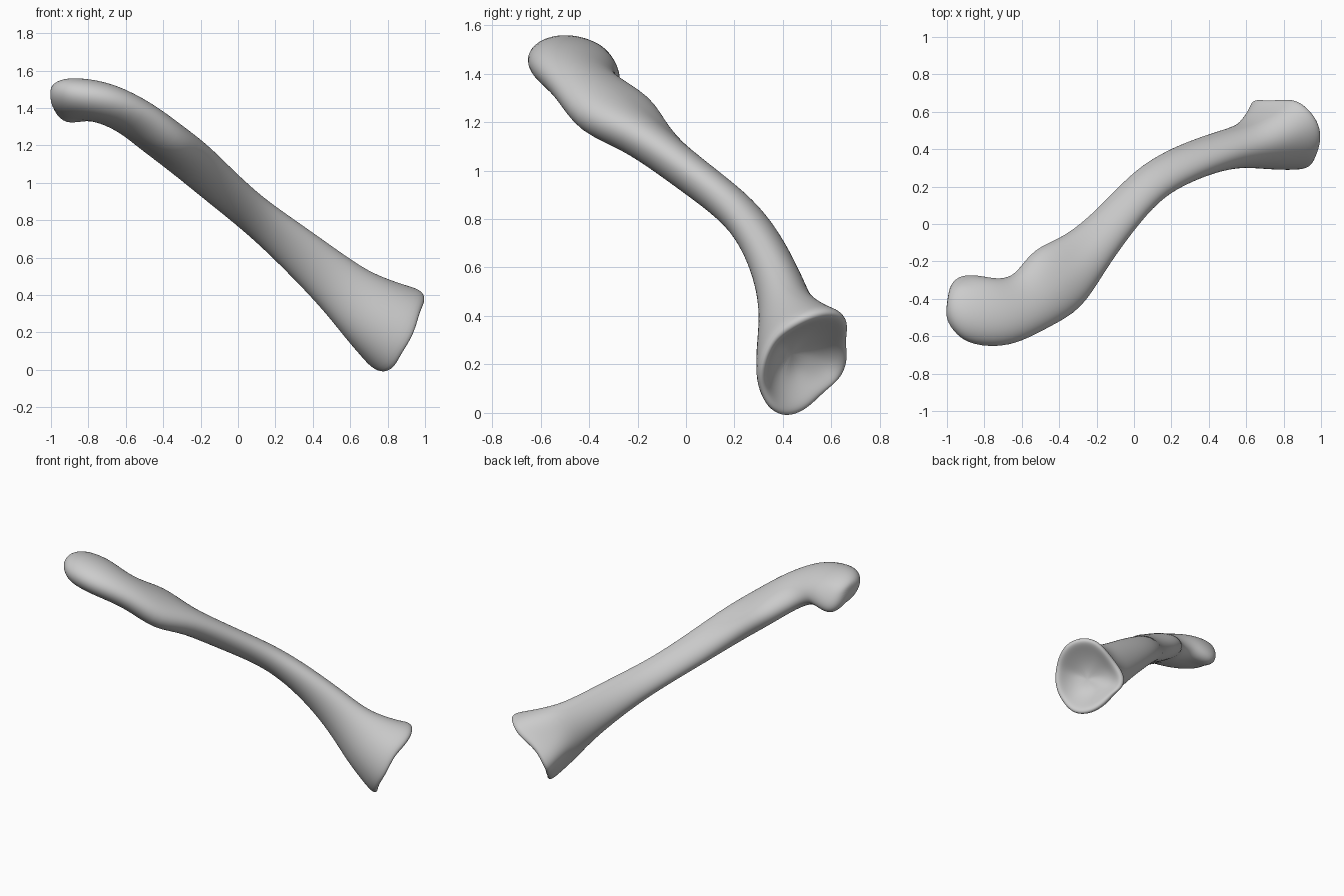
import bpy, bmesh, math
from mathutils import Vector

cube = bpy.data.objects.get("Cube")
if cube:
    bpy.data.objects.remove(cube, do_unlink=True)

SIDES = 24
# Cross-sections along the shaft: x, y, z, half width, half thickness, roll in degrees
SECTIONS = [
    (-1.0, -.42, 1.46, .05, .035, -20),
    (-.985, -.42, 1.455, .11, .068, -20),
    (-.93, -.435, 1.45, .165, .1, -18),
    (-.84, -.46, 1.45, .188, .107, -15),
    (-.7, -.477, 1.428, .19, .104, -13),
    (-.54, -.415, 1.345, .165, .095, -12),
    (-.41, -.3, 1.25, .17, .093, -12),
    (-.27, -.18, 1.14, .14, .09, -22),
    (-.1, .02, .985, .118, .079, -30),
    (.06, .2, .85, .112, .078, -30),
    (.2, .29, .74, .12, .083, -42),
    (.35, .355, .615, .132, .092, -58),
    (.5, .4, .485, .147, .105, -75),
    (.62, .42, .38, .17, .122, -85),
    (.73, .45, .29, .205, .163, -90),
    (.81, .465, .22, .236, .21, -90),
]
FACE_NORMAL = Vector((.73, .53, -.43)).normalized()
# Hollow of the joint face: scale of the rim, depth along the normal
HOLLOW = [(.95, .028), (.83, .028), (.65, -.01), (.4, -.045), (.15, -.055)]
# Bony swellings: place, push, radius
SWELLINGS = [
    ((-.44, -.16, 1.24), (-.03, .07, .02), .17),     # rear tubercle
    ((-.36, -.43, 1.22), (.02, -.05, -.05), .18),    # front muscle ridge
    ((-.78, -.62, 1.43), (0, -.015, -.01), .16),     # front edge of the flat end
    ((-.9, -.28, 1.38), (-.01, .01, -.05), .13),     # rear knob of the flat end
    ((.7, .65, .24), (-.07, .02, -.03), .16),        # rear lobe of the joint rim
    ((.9, .57, .36), (.045, .06, .01), .2),          # upper rear corner of the joint rim
    ((.95, .46, .41), (.025, 0, 0), .16),            # upper lip of the joint rim
    ((.77, .42, .01), (.03, 0, -.02), .16),          # lower lip of the joint rim
]


def cross_section(center, tangent, wide, thick, roll):
    across = Vector((-tangent.y, tangent.x, 0)).normalized()
    up = tangent.cross(across)
    r = math.radians(roll)
    major = (across * math.cos(r) + up * math.sin(r)) * wide
    minor = (up * math.cos(r) - across * math.sin(r)) * thick
    angles = [math.tau * i / SIDES for i in range(SIDES)]
    return [center + major * math.cos(t) + minor * math.sin(t) for t in angles]


# Shaft rings follow the curved centre line
centers = [Vector(s[:3]) for s in SECTIONS]
rings = []
for i, s in enumerate(SECTIONS):
    before = centers[max(i - 1, 0)]
    after = centers[min(i + 1, len(centers) - 1)]
    tangent = (after - before).normalized()
    if i < 3:
        tangent = Vector((.98, -.12, .03)).normalized()
    if i == len(SECTIONS) - 1:
        tangent = FACE_NORMAL
    rings.append(cross_section(centers[i], tangent, *s[3:]))

# Joint face dishes inward from the rim
rim, middle = rings[-1], centers[-1]
for scale, depth in HOLLOW:
    rings.append([middle + (p - middle) * scale + FACE_NORMAL * depth for p in rim])

# Swellings push nearby points outward
for place, push, radius in SWELLINGS:
    for ring in rings:
        for p in ring:
            falloff = max(0, 1 - ((p - Vector(place)).length / radius) ** 2)
            p += Vector(push) * falloff

# Skin the rings and cap both ends
bm = bmesh.new()
loops = [[bm.verts.new(p) for p in ring] for ring in rings]
for a, b in zip(loops, loops[1:]):
    for i in range(SIDES):
        j = (i + 1) % SIDES
        bm.faces.new((a[i], a[j], b[j], b[i]))
bm.faces.new(loops[0])
bm.faces.new(loops[-1])
bmesh.ops.recalc_face_normals(bm, faces=bm.faces)
mesh = bpy.data.meshes.new("collar_bone")
bm.to_mesh(mesh)
bm.free()

# Plain bone grey
grey = bpy.data.materials.new("bone_grey")
grey.use_nodes = True
color = (.6, .6, .6, 1)
grey.diffuse_color = color
grey.node_tree.nodes["Principled BSDF"].inputs["Base Color"].default_value = color
mesh.materials.append(grey)

bone = bpy.data.objects.new("collar_bone", mesh)
bpy.context.collection.objects.link(bone)
smooth = bone.modifiers.new("smooth_surface", "SUBSURF")
smooth.levels = smooth.render_levels = 2
for face in mesh.polygons:
    face.use_smooth = True
